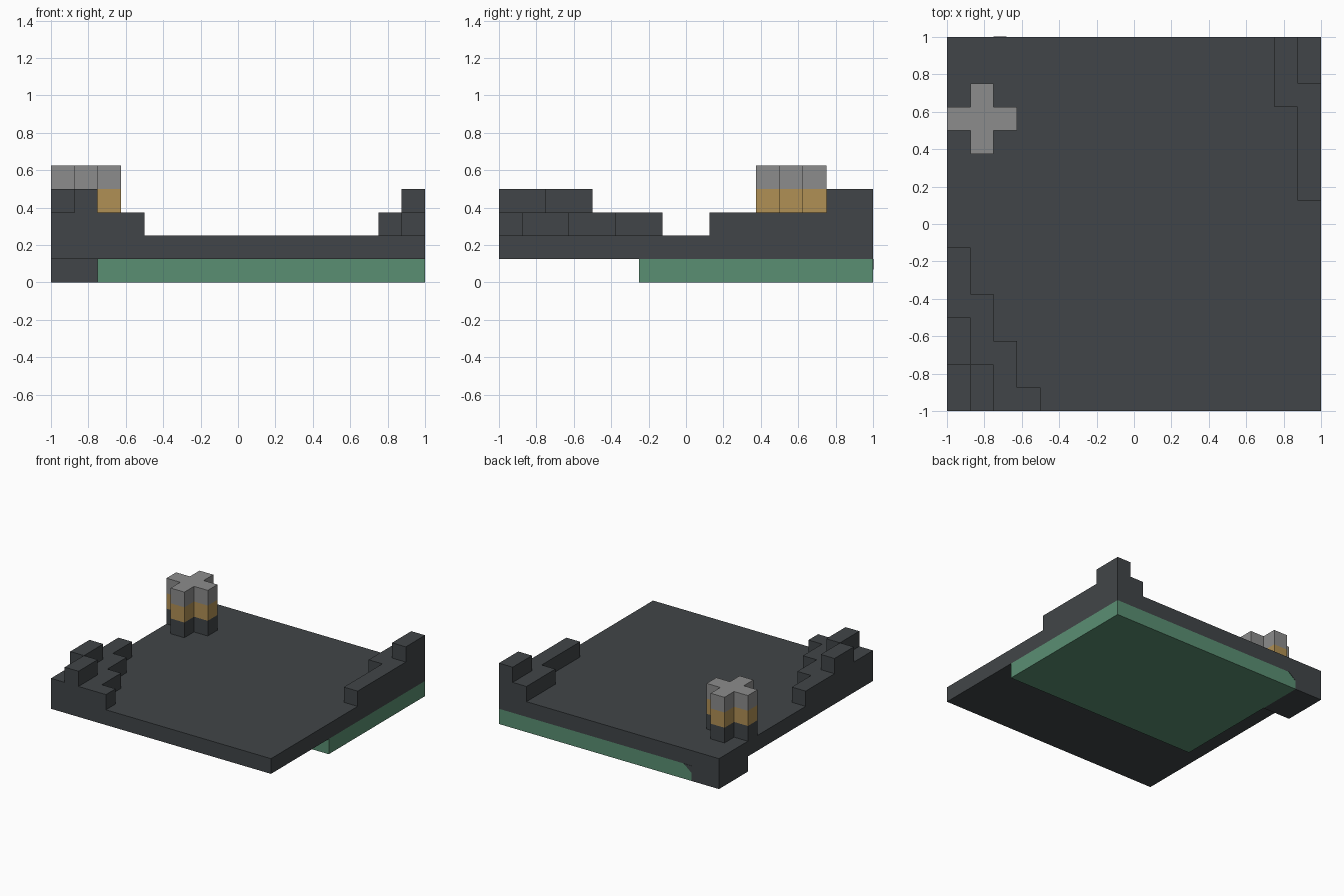
import bpy
import bmesh

cube = bpy.data.objects.get("Cube")
if cube:
    bpy.data.objects.remove(cube, do_unlink=True)

U = 0.125  # one block


def material(name, rgb):
    m = bpy.data.materials.new(name)
    m.use_nodes = True
    m.diffuse_color = (*rgb, 1)
    bsdf = m.node_tree.nodes["Principled BSDF"]
    bsdf.inputs["Base Color"].default_value = (*rgb, 1)
    bsdf.inputs["Roughness"].default_value = 0.9
    return m


slate = material("dark slate", (0.053, 0.060, 0.065))
green = material("muted green", (0.102, 0.275, 0.171))
gold = material("ochre", (0.434, 0.279, 0.089))
grey = material("mid grey", (0.262, 0.262, 0.262))


def prism(name, outline, low, high, mat):
    """Extrude an outline, in blocks, between two block heights."""
    bm = bmesh.new()
    base = bm.faces.new([bm.verts.new((x * U, y * U, low * U)) for x, y in outline])
    side = bmesh.ops.extrude_face_region(bm, geom=[base])["geom"]
    top = [v for v in side if isinstance(v, bmesh.types.BMVert)]
    bmesh.ops.translate(bm, verts=top, vec=(0, 0, (high - low) * U))
    bmesh.ops.recalc_face_normals(bm, faces=bm.faces)
    mesh = bpy.data.meshes.new(name)
    bm.to_mesh(mesh)
    bm.free()
    mesh.materials.append(mat)
    obj = bpy.data.objects.new(name, mesh)
    bpy.context.collection.objects.link(obj)
    return obj


def rect(x0, x1, y0, y1):
    return [(x0, y0), (x1, y0), (x1, y1), (x0, y1)]


# Ground slab, green underside and the corner foot
prism("slab", rect(-8, 8, -8, 8), 1, 2, slate)
prism("green_base", rect(-6, 8, -2, 8), 0, 1, green)
prism("corner_foot", rect(-8, -6, 5, 8), 0, 1, slate)

# Small dark fillet where the foot meets the slab on the back
fillet = prism("foot_fillet", [(-6, 0.55), (-5.45, 1), (-6, 1)], 0, 0.02, slate)
for v in fillet.data.vertices:
    v.co = (v.co.x, 1.0 + v.co.z, v.co.y)
fillet.data.flip_normals()

# Stepped bank in the front right corner, widening towards the front
steps = [(-8, -8)]
for i, y in enumerate((-7, -5, -3, -1)):
    edge = -4 - i
    steps += [(edge, steps[-1][1]), (edge, y)]
steps.append((-8, -1))
prism("front_bank", steps, 2, 3, slate)
prism("front_bank_block", rect(-7, -6, -8, -6), 3, 4, slate)
prism("side_bank_block", rect(-8, -7, -6, -4), 3, 4, slate)

# Bank in the back left corner
prism("back_bank", [(7, 1), (8, 1), (8, 8), (6, 8), (6, 5), (7, 5)], 2, 3, slate)
prism("back_bank_block", rect(7, 8, 6, 8), 3, 4, slate)

# Cross-shaped pillar in three coloured layers
cross = [(-7, 3), (-6, 3), (-6, 4), (-5, 4), (-5, 5), (-6, 5),
         (-6, 6), (-7, 6), (-7, 5), (-8, 5), (-8, 4), (-7, 4)]
for level, (part, mat) in enumerate((("foot", slate), ("middle", gold), ("cap", grey))):
    prism("pillar_" + part, cross, level + 2, level + 3, mat)
